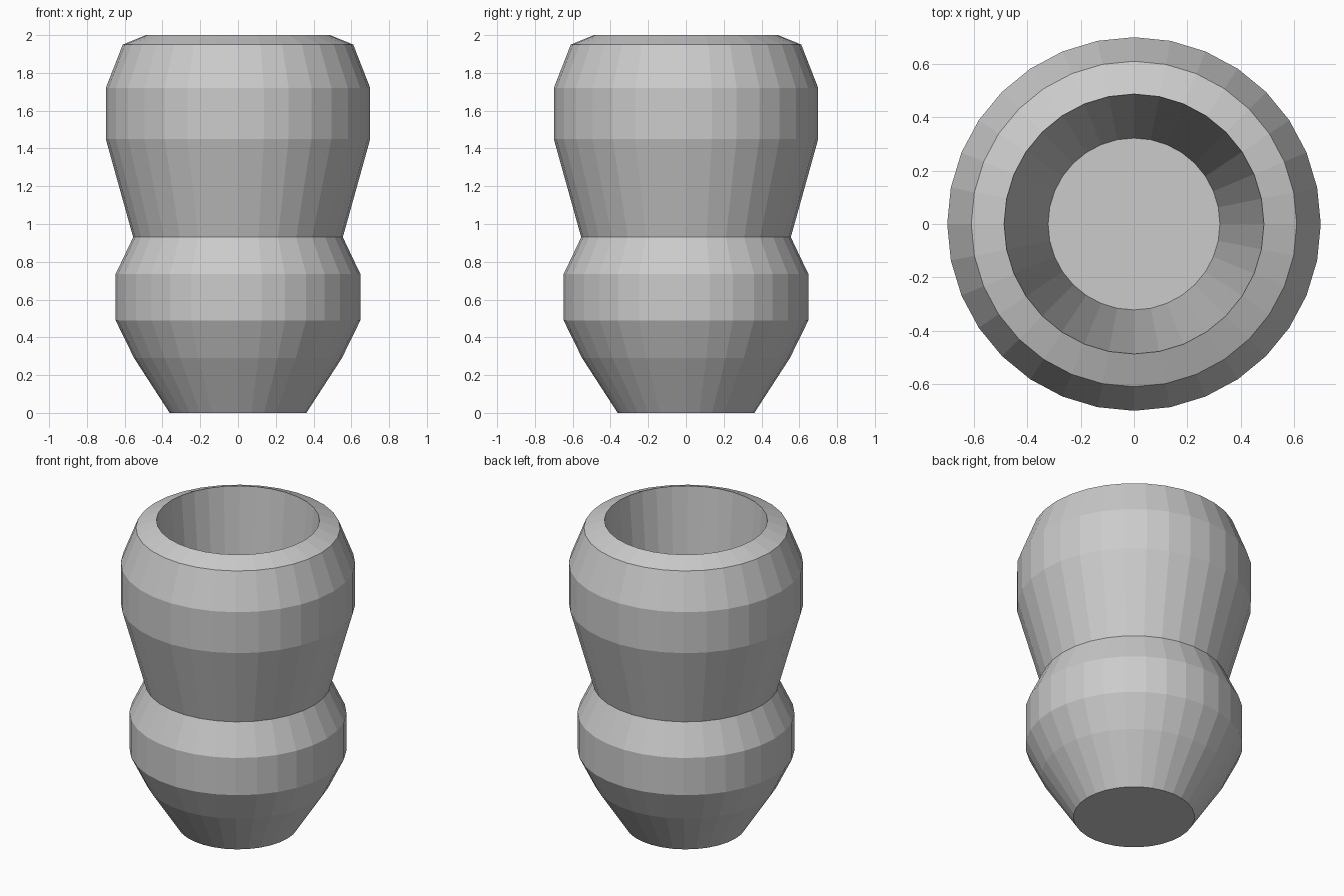
import bpy, bmesh, math

if "Cube" in bpy.data.objects:
    bpy.data.objects.remove(bpy.data.objects["Cube"])

SIDES = 32

# Lathe profile (radius, height): outer wall going up, rim, then inner wall down
profile = [
    (0.362, 0.0), (0.55, 0.29), (0.648, 0.49), (0.648, 0.735), (0.555, 0.93),
    (0.70, 1.45), (0.70, 1.72), (0.61, 1.95), (0.487, 2.0),
    (0.322, 0.10),
]


def lathe(name, points, sides):
    """Spin a profile around z, capping its first and last ring."""
    bm = bmesh.new()
    rings = []
    for r, z in points:
        rings.append([bm.verts.new((r * math.cos(2 * math.pi * i / sides),
                                    r * math.sin(2 * math.pi * i / sides), z))
                      for i in range(sides)])
    for a, b in zip(rings, rings[1:]):
        for i in range(sides):
            j = (i + 1) % sides
            bm.faces.new((a[i], a[j], b[j], b[i]))
    bm.faces.new(rings[0][::-1])   # underside
    bm.faces.new(rings[-1])        # inner floor
    mesh = bpy.data.meshes.new(name)
    bm.to_mesh(mesh)
    bm.free()
    obj = bpy.data.objects.new(name, mesh)
    bpy.context.collection.objects.link(obj)
    return obj


# Flat-shaded vase with a hollow inside
lathe("vase", profile, SIDES)
